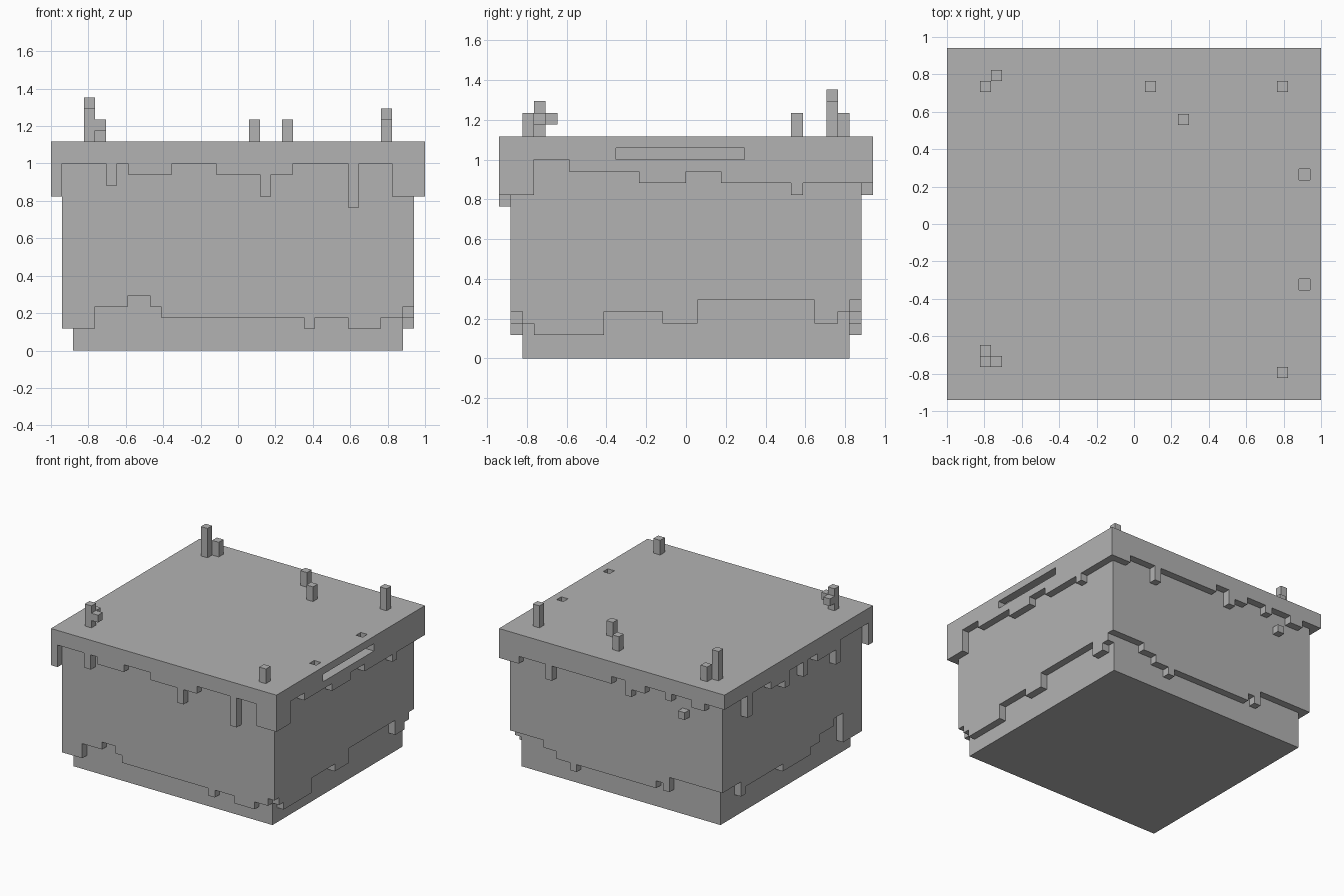
import bpy
import bmesh
from mathutils import Vector

cube = bpy.data.objects.get("Cube")
if cube:
    bpy.data.objects.remove(cube, do_unlink=True)

# Everything sits on a grid of small cells
CELL = 1 / 17
WIDTH, DEPTH, LEDGE, TOP = 34, 32, 17, 19

gray = bpy.data.materials.new("plain_gray")
gray.use_nodes = True
gray.diffuse_color = (0.45, 0.45, 0.45, 1)
gray.node_tree.nodes["Principled BSDF"].inputs["Base Color"].default_value = gray.diffuse_color


def blocks(name, boxes):
    """One object made of boxes, each given by its low and high cell corners."""
    bm = bmesh.new()
    for low, high in boxes:
        low, high = Vector(low), Vector(high)
        middle, size = (low + high) / 2, high - low
        for v in bmesh.ops.create_cube(bm, size=1)["verts"]:
            v.co = Vector(((middle.x + v.co.x * size.x - WIDTH / 2) * CELL,
                           (middle.y + v.co.y * size.y - DEPTH / 2) * CELL,
                           (middle.z + v.co.z * size.z) * CELL))
    mesh = bpy.data.meshes.new(name)
    bm.to_mesh(mesh)
    bm.free()
    mesh.materials.append(gray)
    obj = bpy.data.objects.new(name, mesh)
    bpy.context.collection.objects.link(obj)
    return obj


def skirt(name, side, inset, steps):
    """A thin stepped wall; steps hold (start along the side, bottom height)."""
    length = WIDTH if side in ("front", "back") else DEPTH
    ends = [s[0] for s in steps[1:]] + [length - inset]
    boxes = []
    for (a, z), b in zip(steps, ends):
        if z >= LEDGE:
            continue
        if side in ("back", "left"):
            a, b = length - b, length - a
        if side in ("front", "back"):
            y = inset if side == "front" else DEPTH - inset - 1
            boxes.append(((a, y, z), (b, y + 1, LEDGE)))
        else:
            x = inset if side == "left" else WIDTH - inset - 1
            boxes.append(((x, a, z), (x + 1, b, LEDGE)))
    blocks(name, boxes)


# Inner core
blocks("core", [((2, 2, 0), (WIDTH - 2, DEPTH - 2, LEDGE))])

# Top slab with a side slot and two holes leading into it
slab = blocks("top_slab", [((0, 0, LEDGE), (WIDTH, DEPTH, TOP))])
slot = blocks("slot_cutter", [((32, 10, 16), (35, 21, 18))])
holes = blocks("hole_cutter", [((32, y, 17.5), (33, y + 1, 20)) for y in (10, 20)])
bpy.context.view_layer.objects.active = slab
for cutter in (slot, holes):
    cut = slab.modifiers.new(cutter.name, "BOOLEAN")
    cut.operation = "DIFFERENCE"
    cut.solver = "EXACT"
    cut.object = cutter
    bpy.ops.object.modifier_apply(modifier=cut.name)
    bpy.data.objects.remove(cutter, do_unlink=True)

# Dripping edge under the slab
skirt("front_drips", "front", 0, [
    (0, 14), (1, 17), (5, 15), (6, 17), (7, 16), (11, 17), (15, 16),
    (19, 14), (20, 16), (22, 17), (27, 13), (28, 17), (31, 14)])
skirt("right_drips", "right", 0, [
    (0, 14), (3, 17), (6, 16), (12, 15), (16, 16), (19, 15), (25, 14), (26, 15)])
skirt("back_drips", "back", 0, [
    (0, 15), (3, 16), (7, 14), (8, 16), (17, 17), (19, 15), (20, 16),
    (22, 17), (25, 16), (26, 17), (29, 16), (31, 17)])
skirt("left_drips", "left", 0, [
    (0, 17), (5, 14), (6, 17), (10, 16), (13, 15), (14, 17), (17, 15),
    (18, 17), (20, 16), (24, 14), (25, 17), (31, 14)])
blocks("loose_drip", [((6, 31, 14), (7, 32, 15))])

# Middle layer with a ragged lower edge
skirt("front_wall", "front", 1, [
    (1, 2), (4, 4), (7, 5), (9, 4), (10, 3), (23, 2), (24, 3), (27, 2),
    (30, 3), (32, 4)])
skirt("right_wall", "right", 1, [
    (1, 4), (2, 3), (3, 2), (9, 4), (14, 3), (17, 5), (27, 3), (29, 4), (30, 5)])
skirt("back_wall", "back", 1, [
    (1, 5), (6, 4), (8, 3), (10, 2), (11, 3), (23, 4), (24, 3), (25, 5)])
skirt("left_wall", "left", 1, [
    (1, 5), (5, 3), (6, 4), (14, 3), (20, 4), (22, 5), (25, 6), (27, 2)])

# Sprouts standing on the slab, as (x, y, height)
sprouts = [(3, 28, 4), (4, 29, 2), (18, 28, 2), (21, 25, 2),
           (30, 28, 3), (30, 2, 2), (3, 3, 3)]
blocks("sprouts", [((x, y, TOP), (x + 1, y + 1, TOP + h)) for x, y, h in sprouts])
blocks("sprout_buds", [((x, y, 20), (x + 1, y + 1, 21)) for x, y in ((3, 4), (4, 3))])
